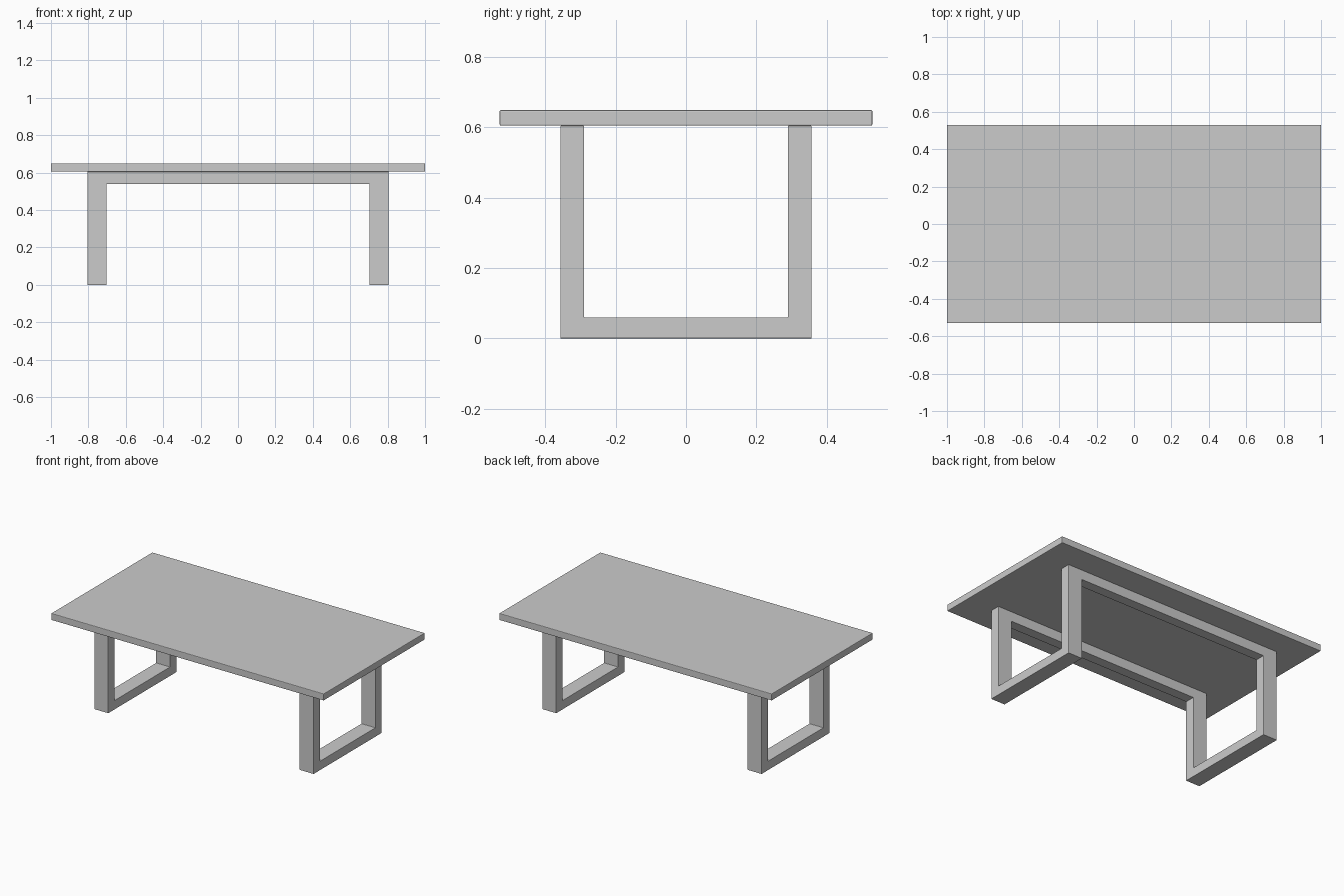
import bpy

if "Cube" in bpy.data.objects:
    bpy.data.objects.remove(bpy.data.objects["Cube"])


def box(name, x, y, z):
    """Box spanning the given (min, max) ranges."""
    bpy.ops.mesh.primitive_cube_add(
        size=1, location=[(r[0] + r[1]) / 2 for r in (x, y, z)])
    ob = bpy.context.object
    ob.name = name
    ob.scale = [r[1] - r[0] for r in (x, y, z)]
    bpy.ops.object.transform_apply(location=False, rotation=False, scale=True)
    return ob


def cut(target, cutter):
    mod = target.modifiers.new("cut", 'BOOLEAN')
    mod.operation = 'DIFFERENCE'
    mod.solver = 'EXACT'
    mod.object = cutter
    cutter.hide_render = True
    cutter.display_type = 'WIRE'
    bpy.context.view_layer.objects.active = target
    bpy.ops.object.modifier_apply(modifier=mod.name)
    bpy.data.objects.remove(cutter)


def soften(ob, width):
    mod = ob.modifiers.new("soft_edges", 'BEVEL')
    mod.width = width
    mod.segments = 2
    mod.limit_method = 'ANGLE'


# Table top slab
top = box("table_top", (-1, 1), (-0.53, 0.53), (0.605, 0.65))
soften(top, 0.004)

# Frame: one block with a long opening below the rails and a cross opening between the legs
frame = box("leg_frame", (-0.805, 0.805), (-0.357, 0.357), (0, 0.605))
cut(frame, box("long_opening", (-0.702, 0.702), (-1, 1), (-0.5, 0.54)))
cut(frame, box("cross_opening", (-1, 1), (-0.29, 0.29), (0.06, 1)))
soften(frame, 0.002)
